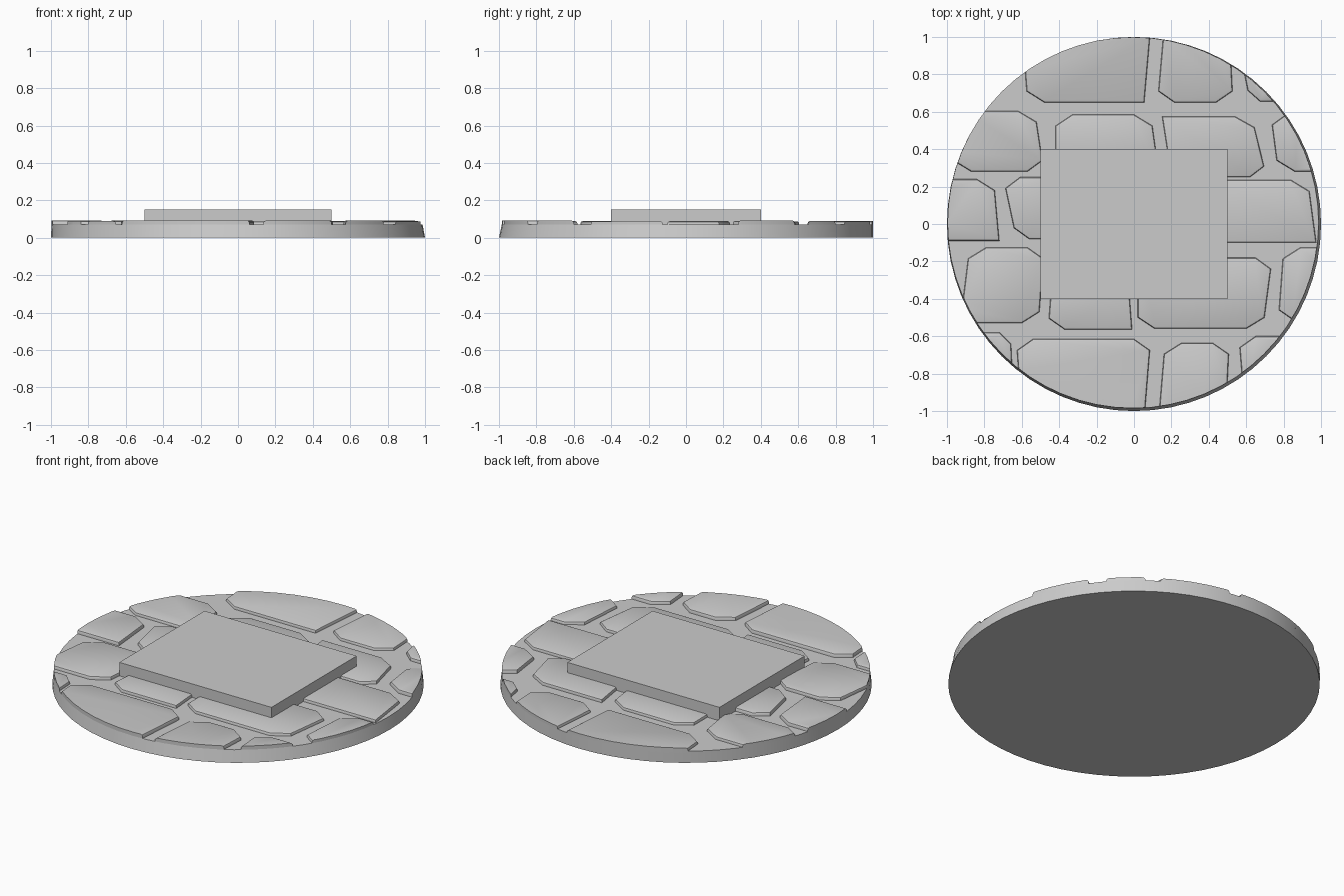
import bpy
import bmesh
import math
import random
from mathutils import Vector

random.seed(4)
if "Cube" in bpy.data.objects:
    bpy.data.objects.remove(bpy.data.objects["Cube"], do_unlink=True)

SIDES = 64
BASE_TOP = 0.07
TOP_SHIFT = Vector((-0.005, 0.007, 0))
TOP_RADIUS = 0.992

stone_grey = bpy.data.materials.new("stone grey")
stone_grey.use_nodes = True
colour = (0.6, 0.6, 0.6, 1)
stone_grey.diffuse_color = colour
stone_grey.node_tree.nodes["Principled BSDF"].inputs["Base Color"].default_value = colour


def add_object(name, bm, smooth_angle=None):
    bmesh.ops.recalc_face_normals(bm, faces=bm.faces)
    mesh = bpy.data.meshes.new(name)
    bm.to_mesh(mesh)
    bm.free()
    mesh.materials.append(stone_grey)
    obj = bpy.data.objects.new(name, mesh)
    bpy.context.collection.objects.link(obj)
    if smooth_angle:
        bpy.ops.object.select_all(action="DESELECT")
        obj.select_set(True)
        bpy.context.view_layer.objects.active = obj
        bpy.ops.object.shade_smooth_by_angle(angle=math.radians(smooth_angle))
    return obj


def outline(left_bottom, right_bottom, right_top, left_top, low, high, cut):
    """Four-sided outline with the corners named in cut chamfered."""
    corners = {"a": Vector((left_bottom, low, 0)), "b": Vector((right_bottom, low, 0)),
               "c": Vector((right_top, high, 0)), "d": Vector((left_top, high, 0))}
    keys = "abcd"
    points = []
    for i, key in enumerate(keys):
        here = corners[key]
        if key not in cut:
            points.append(here)
            continue
        for other in (corners[keys[i - 1]], corners[keys[(i + 1) % len(keys)]]):
            edge = other - here
            reach = 0.09 if abs(edge.x) > abs(edge.y) else 0.06
            points.append(here + edge.normalized() * min(reach, edge.length * 0.3))
    return points


def clip_to_rim(bm):
    """Trim a stone to the round edge of the base and close the cut."""
    for i in range(SIDES):
        angle = math.tau * (i + 0.5) / SIDES
        normal = Vector((math.cos(angle), math.sin(angle), 0))
        plane = TOP_SHIFT + normal * TOP_RADIUS * math.cos(math.pi / SIDES)
        if all((v.co - plane).dot(normal) <= 0 for v in bm.verts):
            continue
        bmesh.ops.bisect_plane(bm, geom=bm.verts[:] + bm.edges[:] + bm.faces[:],
                               plane_co=plane, plane_no=normal, clear_outer=True)
        rim = [e for e in bm.edges if e.is_boundary]
        bmesh.ops.holes_fill(bm, edges=rim, sides=0)


def add_stone(name, *shape):
    bm = bmesh.new()
    floor = Vector((0, 0, BASE_TOP - 0.01))
    face = bm.faces.new([bm.verts.new(p + floor) for p in outline(*shape)])
    top = bmesh.ops.extrude_face_region(bm, geom=[face], use_keep_orig=True)["geom"]
    lift = random.uniform(0.027, 0.033)
    raised = [g for g in top if isinstance(g, bmesh.types.BMVert)]
    bmesh.ops.translate(bm, verts=raised, vec=(0, 0, lift))
    # Rounded upper edge
    rim = [e for e in bm.edges if all(v in raised for v in e.verts)]
    bmesh.ops.bevel(bm, geom=rim, offset=0.012, segments=2, profile=0.5,
                    affect="EDGES", clamp_overlap=True)
    clip_to_rim(bm)
    add_object(name, bm, smooth_angle=35)


# Round base, slightly narrower at the top
bm = bmesh.new()
bmesh.ops.create_cone(bm, cap_ends=True, segments=SIDES, radius1=1, radius2=TOP_RADIUS,
                      depth=BASE_TOP)
for v in bm.verts:
    if v.co.z > 0:
        v.co += TOP_SHIFT
    v.co.z += BASE_TOP / 2
add_object("round_base", bm, smooth_angle=30)

# Paving stones by row: x of the four corners, y range, chamfered corners
rows = {
    "back": [
        (-.57, .055, .09, -.6, .65, 1.05, "a"),
        (.125, .53, .51, .16, .65, 1.05, "ab"),
        (.62, .8, .8, .58, .655, .85, "a")],
    "middle_back": [
        (-.96, -.48, -.53, -1, .28, .605, "abc"),
        (-.42, .13, .09, -.42, .3, .585, "cd"),
        (.2, .71, .63, .15, .25, .575, "bc"),
        (.77, 1.1, 1.1, .73, .28, .59, "ad")],
    "middle": [
        (-1.1, -.72, -.75, -1.1, -.09, .24, "c"),
        (-.63, -.4, -.4, -.7, -.08, .25, "ad"),
        (.46, .975, .93, .45, -.1, .235, "c")],
    "middle_front": [
        (-.93, -.51, -.48, -.88, -.53, -.125, "bcd"),
        (-.46, -.01, -.03, -.44, -.565, -.3, "a"),
        (.02, .69, .74, .02, -.56, -.18, "abc"),
        (.77, 1.1, 1.1, .8, -.52, -.125, "ad")],
    "front": [
        (-.9, -.65, -.66, -.85, -.8, -.58, "c"),
        (-.6, .055, .09, -.63, -1.05, -.615, "cd"),
        (.13, .49, .51, .165, -1.05, -.635, "cd"),
        (.58, .9, .9, .56, -.85, -.6, "d")],
}
for row, stones in rows.items():
    for number, shape in enumerate(stones, 1):
        add_stone(f"{row}_stone_{number}", *shape)

# Flat slab on top
bm = bmesh.new()
bmesh.ops.create_cube(bm, size=1)
bmesh.ops.scale(bm, verts=bm.verts, vec=(1, 0.8, 0.1))
bmesh.ops.translate(bm, verts=bm.verts, vec=(0, 0, 0.1))
add_object("top_slab", bm)
